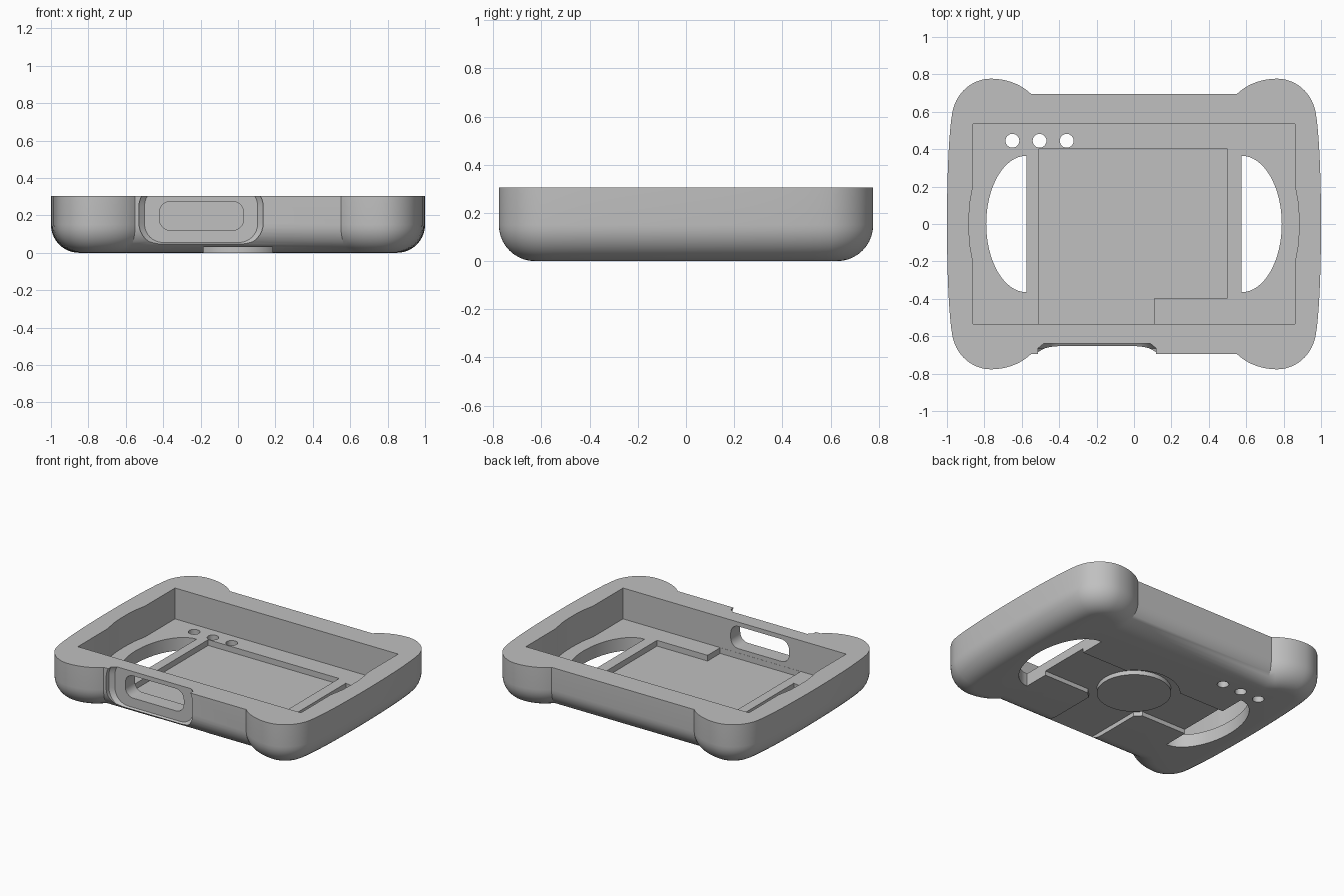
import bpy, bmesh, math
from mathutils import Vector

if "Cube" in bpy.data.objects:
    bpy.data.objects.remove(bpy.data.objects["Cube"], do_unlink=True)

HEIGHT, FILLET = 0.305, 0.15
FLOOR, POCKET, GROOVE = 0.09, 0.05, 0.03

grey = bpy.data.materials.new("plain grey")
grey.use_nodes = True
grey.diffuse_color = (0.53, 0.53, 0.53, 1)
grey.node_tree.nodes["Principled BSDF"].inputs["Base Color"].default_value = (0.53, 0.53, 0.53, 1)


def loft(name, rings):
    """Closed solid through a list of equal-length rings."""
    bm = bmesh.new()
    loops = [[bm.verts.new(p) for p in ring] for ring in rings]
    for a, b in zip(loops, loops[1:]):
        for i in range(len(a)):
            j = (i + 1) % len(a)
            bm.faces.new((a[i], a[j], b[j], b[i]))
    bm.faces.new(loops[0][::-1])
    bm.faces.new(loops[-1])
    bmesh.ops.recalc_face_normals(bm, faces=bm.faces)
    mesh = bpy.data.meshes.new(name)
    bm.to_mesh(mesh)
    bm.free()
    mesh.materials.append(grey)
    obj = bpy.data.objects.new(name, mesh)
    bpy.context.collection.objects.link(obj)
    return obj


def prism(name, pts, z0, z1):
    return loft(name, [[(x, y, z) for x, y in pts] for z in (z0, z1)])


def arc(cx, cy, rx, ry, a0, a1, n):
    return [(cx + rx * math.cos(math.radians(a0 + (a1 - a0) * i / n)),
             cy + ry * math.sin(math.radians(a0 + (a1 - a0) * i / n))) for i in range(n + 1)]


def rounded_rect(x0, x1, z0, z1, r):
    return (arc(x1 - r, z0 + r, r, r, -90, 0, 8) + arc(x1 - r, z1 - r, r, r, 0, 90, 8)
            + arc(x0 + r, z1 - r, r, r, 90, 180, 8) + arc(x0 + r, z0 + r, r, r, 180, 270, 8))


def inset(pts, d):
    """Move a counter-clockwise outline inward with mitred corners."""
    v = [Vector(p) for p in pts]
    out = []
    for i, p in enumerate(v):
        e1, e2 = (p - v[i - 1]).normalized(), (v[(i + 1) % len(v)] - p).normalized()
        n1, n2 = Vector((e1.y, -e1.x)), Vector((e2.y, -e2.x))
        out.append(p - (n1 + n2) / (1 + n1.dot(n2)) * d)
    return out


def cut(obj, cutter):
    cutter.hide_render = True
    mod = obj.modifiers.new("cut", "BOOLEAN")
    mod.operation, mod.solver, mod.object = "DIFFERENCE", "EXACT", cutter
    bpy.context.view_layer.objects.active = obj
    bpy.ops.object.modifier_apply(modifier=mod.name)
    bpy.data.objects.remove(cutter, do_unlink=True)


# Outline of one corner: bowed side running into the rounded bumper
side_end = arc(0.765, 0.555, 0.21, 0.222, 12, 90, 14)
p0, p1, p2, p3 = Vector((1, 0)), Vector((1, 0.25)), Vector((0.99, 0.5)), Vector(side_end[0])
quarter = []
for i in range(8):
    t = i / 8
    quarter.append(tuple(p0 * (1 - t)**3 + p1 * 3 * t * (1 - t)**2 + p2 * 3 * t * t * (1 - t) + p3 * t**3))
quarter += side_end + arc(0.765, 0.555, 0.277, 0.222, 90, 141, 9)[1:]
half = quarter + [(-x, y) for x, y in quarter[:0:-1]]
outline = half + [(-x, -y) for x, y in half]

# Body with a rounded bottom edge
rings = []
for i in range(11):
    t = math.pi / 2 * i / 10
    z = FILLET * (1 - math.cos(t))
    rings.append([(p.x, p.y, z) for p in inset(outline, FILLET * (1 - math.sin(t)))])
rings.append([(x, y, HEIGHT) for x, y in outline])
case = loft("case_body", rings)

# Main cavity with slightly bulged sides
right = [(0.86, -0.535), (0.86, -0.21), (0.865, -0.18), (0.876, -0.12), (0.881, -0.06),
         (0.882, 0), (0.881, 0.06), (0.876, 0.12), (0.865, 0.18), (0.86, 0.21), (0.86, 0.535)]
cut(case, prism("cavity_cutter", right + [(-x, -y) for x, y in right], FLOOR, 0.5))

# Stepped pocket in the floor
cut(case, prism("pocket_cutter", [(-0.51, 0.4), (-0.51, -0.534), (0.11, -0.534), (0.11, -0.395),
                                  (0.5, -0.395), (0.5, 0.4)], POCKET, 0.2))

# Half-oval side slots
for s in (1, -1):
    cut(case, prism("slot_cutter", arc(s * 0.575, 0, s * 0.215, 0.365, -90, 90, 32), -0.1, 0.2))

# Three small round holes
for x in (-0.65, -0.505, -0.36):
    cut(case, prism("hole_cutter", arc(x, 0.445, 0.037, 0.037, 0, 345, 23), -0.1, 0.2))

# Branching groove underneath, with a round centre
W, R = 0.185, 0.29
a = math.degrees(math.asin(W / R))
groove = ([(0.62, -W), (0.62, W)] + arc(0, 0, R, R, a, 180 - a, 24) + [(-0.62, W), (-0.62, -W)]
          + arc(0, 0, R, R, 180 + a, 270 - a, 3) + [(-W, -0.8), (W, -0.8)]
          + arc(0, 0, R, R, 270 + a, 360 - a, 3))
cut(case, prism("groove_cutter", groove, -0.1, GROOVE))

# Front port: shallow recess with a tapered rim, then an opening into the cavity
outer = rounded_rect(-0.53, 0.135, 0.04, 0.365, 0.12)
inner = rounded_rect(-0.50, 0.105, 0.055, 0.35, 0.10)
cut(case, loft("recess_cutter", [[(x, y, z) for x, z in ring] for y, ring in
                                 ((-0.9, outer), (-0.665, outer), (-0.64, inner))]))
port = rounded_rect(-0.42, 0.03, 0.12, 0.275, 0.06)
cut(case, loft("port_cutter", [[(x, y, z) for x, z in port] for y in (-0.8, -0.45)]))

# Round boss in the middle of the groove
boss = prism("centre_boss", arc(0, 0, 0.235, 0.235, 0, 352.5, 47), 0, GROOVE + 0.008)

# Smooth curved walls, crisp edges
for obj in (case, boss):
    bpy.ops.object.select_all(action="DESELECT")
    obj.select_set(True)
    bpy.context.view_layer.objects.active = obj
    bpy.ops.object.shade_smooth_by_angle(angle=math.radians(28))
